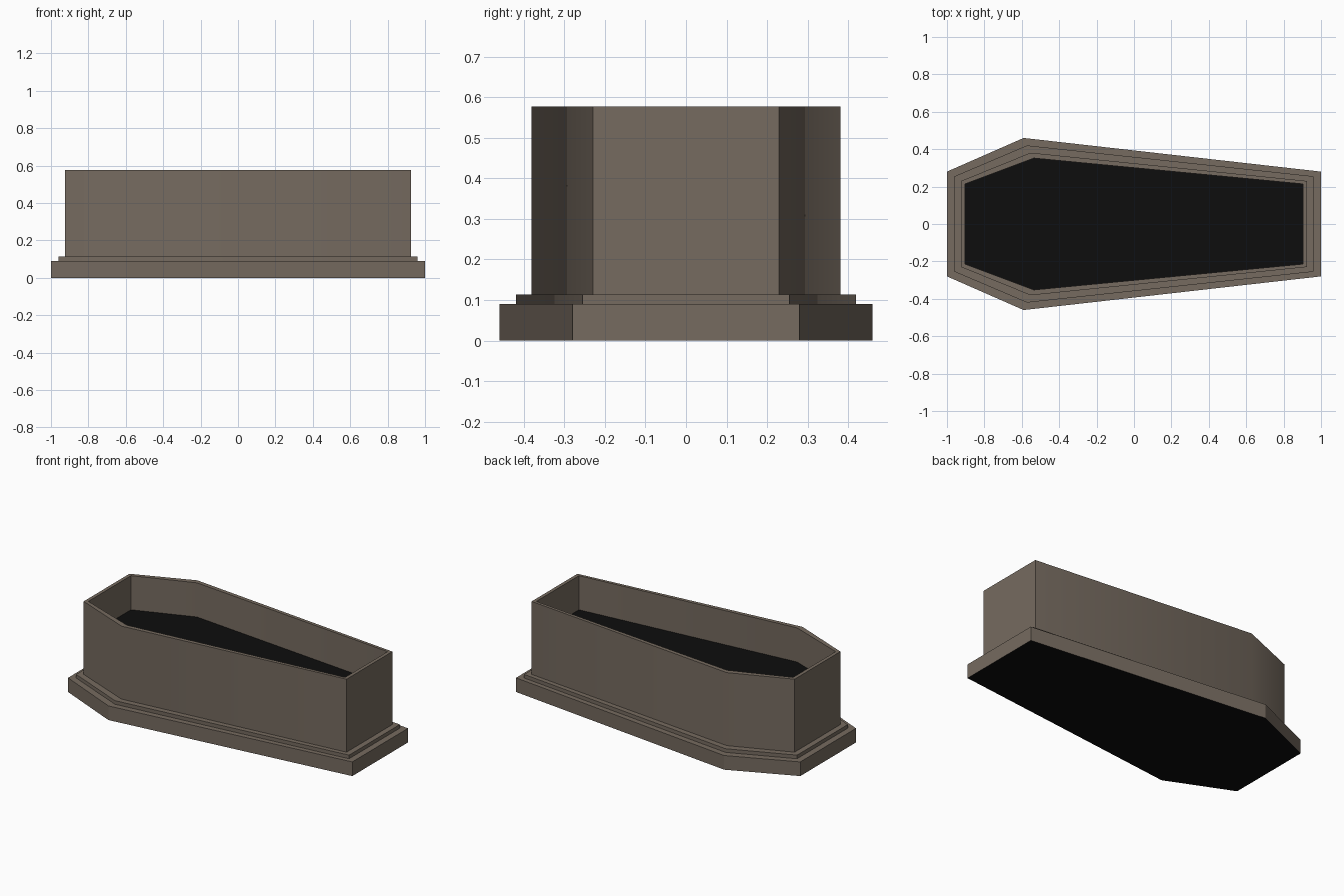
import bpy, bmesh, math

if "Cube" in bpy.data.objects:
    bpy.data.objects.remove(bpy.data.objects["Cube"])


def material(name, rgb):
    m = bpy.data.materials.new(name)
    m.diffuse_color = (*rgb, 1)
    m.use_nodes = True
    m.node_tree.nodes["Principled BSDF"].inputs["Base Color"].default_value = m.diffuse_color
    return m


STONE = material("brown grey stone", (0.18, 0.146, 0.116))
DARK = material("near black", (0.004, 0.004, 0.004))

# Coffin outlines: (end x, end half width, shoulder x, shoulder half width)
PLINTH = (1.0, 0.28, -0.59, 0.46)
STEP = (0.96, 0.255, -0.572, 0.42)
BOX = (0.925, 0.23, -0.553, 0.381)
CAVITY = (0.903, 0.214, -0.535, 0.352)


def loft(name, levels, cap_first=False, cap_last=False):
    """Skin a stack of (outline, z) rings; the caps are dark."""
    bm = bmesh.new()
    rings = []
    for (ex, ew, sx, sw), z in levels:
        pts = [(-ex, -ew), (sx, -sw), (ex, -ew), (ex, ew), (sx, sw), (-ex, ew)]
        rings.append([bm.verts.new((x, y, z)) for x, y in pts])
    for a, b in zip(rings, rings[1:]):
        for i in range(6):
            j = (i + 1) % 6
            bm.faces.new((a[i], a[j], b[j], b[i]))
    if cap_first:
        bm.faces.new(rings[0][::-1]).material_index = 1
    if cap_last:
        bm.faces.new(rings[-1]).material_index = 1
    me = bpy.data.meshes.new(name)
    bm.to_mesh(me)
    bm.free()
    me.materials.append(STONE)
    me.materials.append(DARK)
    ob = bpy.data.objects.new(name, me)
    bpy.context.collection.objects.link(ob)
    bpy.context.view_layer.objects.active = ob
    ob.select_set(True)
    bpy.ops.object.shade_smooth_by_angle(angle=math.radians(30))
    ob.select_set(False)


# Plinth with dark underside and top ledge
loft("plinth", [(PLINTH, 0), (PLINTH, 0.09), (STEP, 0.09)], cap_first=True)
# Thin step with its ledge
loft("plinth_step", [(STEP, 0.09), (STEP, 0.113), (BOX, 0.113)])
# Open box: outer walls, rim, inner walls and dark floor
loft("open_box", [(BOX, 0.113), (BOX, 0.577), (CAVITY, 0.577), (CAVITY, 0.36)],
     cap_last=True)
